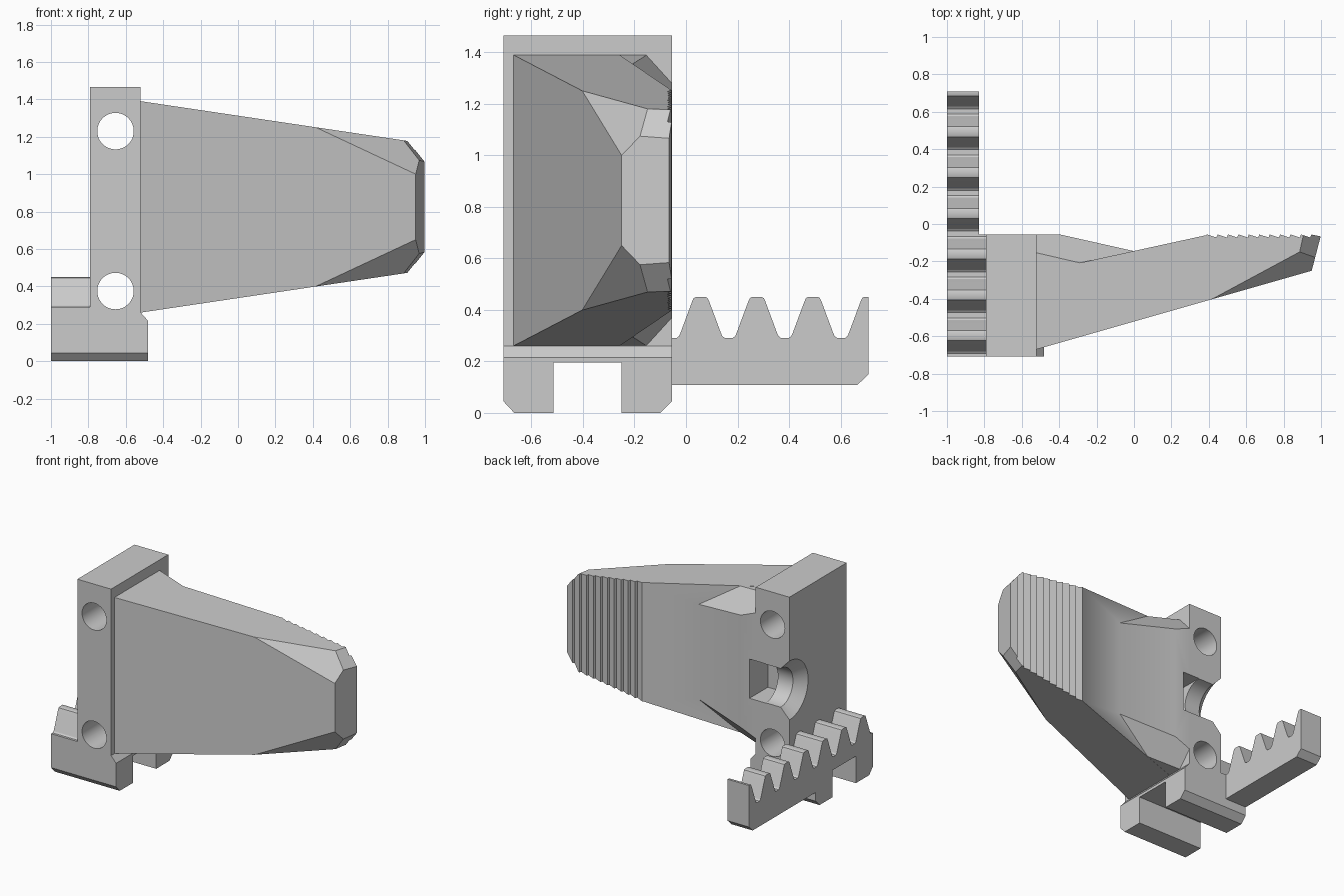
import bpy, bmesh, math
from mathutils import Vector

if "Cube" in bpy.data.objects:
    bpy.data.objects.remove(bpy.data.objects["Cube"])

grey = bpy.data.materials.new("light_grey")
grey.use_nodes = True
grey.diffuse_color = (0.6, 0.6, 0.6, 1)
grey.node_tree.nodes["Principled BSDF"].inputs["Base Color"].default_value = (0.6, 0.6, 0.6, 1)

BACK, FRONT, MID = -0.055, -0.709, 0.825   # mount depth range, jaw mid height


def prism(name, pts, axis, lo, hi, cuts=(), inside=(0, 0, 0)):
    """Extrude a 2D profile along an axis, then trim with planes, keeping the inside."""
    bm = bmesh.new()

    def place(p, t):
        return {"x": (t, p[0], p[1]), "y": (p[0], t, p[1]), "z": (p[0], p[1], t)}[axis]

    a = [bm.verts.new(place(p, lo)) for p in pts]
    b = [bm.verts.new(place(p, hi)) for p in pts]
    bm.faces.new(a)
    bm.faces.new(b)
    for i in range(len(pts)):
        j = (i + 1) % len(pts)
        bm.faces.new((a[i], a[j], b[j], b[i]))
    for p, q, r in cuts:
        p, q, r = Vector(p), Vector(q), Vector(r)
        n = (q - p).cross(r - p).normalized()
        if n.dot(Vector(inside) - p) > 0:
            n = -n
        geom = bm.verts[:] + bm.edges[:] + bm.faces[:]
        res = bmesh.ops.bisect_plane(bm, geom=geom, dist=1e-5, plane_co=p,
                                     plane_no=n, clear_outer=True)
        edges = [e for e in res["geom_cut"] if isinstance(e, bmesh.types.BMEdge)]
        bmesh.ops.holes_fill(bm, edges=edges, sides=0)
    bmesh.ops.recalc_face_normals(bm, faces=bm.faces[:])
    me = bpy.data.meshes.new(name)
    bm.to_mesh(me)
    bm.free()
    me.materials.append(grey)
    ob = bpy.data.objects.new(name, me)
    bpy.context.collection.objects.link(ob)
    return ob


def activate(ob):
    bpy.ops.object.select_all(action="DESELECT")
    ob.select_set(True)
    bpy.context.view_layer.objects.active = ob


def combine(ob, other, op):
    activate(ob)
    m = ob.modifiers.new("bool", "BOOLEAN")
    m.operation, m.object, m.solver = op, other, "EXACT"
    bpy.ops.object.modifier_apply(modifier=m.name)


def cone(name, r1, r2, depth, loc, rot):
    bpy.ops.mesh.primitive_cone_add(vertices=48, radius1=r1, radius2=r2, depth=depth,
                                    location=loc, rotation=rot)
    ob = bpy.context.object
    ob.name = name
    ob.hide_render = True
    ob.data.materials.append(grey)
    return ob


def both(planes):
    """Add the copies mirrored about the jaw's mid height."""
    return planes + [[(x, y, 2 * MID - z) for x, y, z in p] for p in planes]


# Foot with a cross channel and bevelled lower corners
foot_profile = [(FRONT, 0.045), (-0.667, 0), (-0.515, 0), (-0.515, 0.195), (-0.25, 0.195),
                (-0.25, 0), (-0.1, 0), (BACK, 0.045), (BACK, 0.26), (FRONT, 0.26)]
prism("foot", foot_profile, "x", -1, -0.48,
      [[(-0.48, 0, 0.215), (-0.52, 0, 0.26), (-0.48, 1, 0.215)]], (-0.8, -0.4, 0.1))

# Toothed rack
PITCH, CENTRE = 0.218, 0.057
HALF = [(0.019, 0.45), (0.027, 0.446), (0.033, 0.433), (0.078, 0.312), (0.084, 0.298), (0.095, 0.29)]


def tooth_z(y):
    d = abs((y - CENTRE + PITCH / 2) % PITCH - PITCH / 2)
    if d <= HALF[0][0]:
        return HALF[0][1]
    for (d0, z0), (d1, z1) in zip(HALF, HALF[1:]):
        if d <= d1:
            return z0 + (z1 - z0) * (d - d0) / (d1 - d0)
    return HALF[-1][1]


def teeth(lo, hi):
    ys = {lo, hi}
    for k in range(-5, 5):
        for d, _ in HALF:
            ys |= {y for y in (CENTRE + k * PITCH - d, CENTRE + k * PITCH + d) if lo < y < hi}
    return [(y, tooth_z(y)) for y in sorted(ys, reverse=True)]


rack = prism("rack", [(FRONT, 0.26), (BACK, 0.26), (BACK, 0.108), (0.665, 0.108), (0.709, 0.15)]
             + teeth(FRONT, 0.709), "x", -1, -0.83)
root = prism("rack_root", [(FRONT, 0.26), (BACK, 0.26)] + teeth(FRONT, BACK), "x", -0.83, -0.79)

# Mounting block
block = prism("mounting_block", [(-0.79, 0.26), (-0.52, 0.26), (-0.52, 1.465), (-0.79, 1.465)],
              "y", FRONT, BACK)

# Jaw plate with a serrated grip face
N, X0, X1 = 11, 0.385, 0.998
step = (X1 - X0) / N
serration = []
for i in reversed(range(N)):
    x = X0 + i * step
    serration += [(x + step, -0.072 if i < N - 1 else -0.066), (x + 0.006, -0.056)]
jaw_profile = ([(-0.52, -0.67), (0.95, -0.25)] + serration
               + [(X0, -0.06), (-0.52, -0.258)])
jaw_cuts = both([
    [(-0.52, 0, 1.39), (0.42, 0, 1.25), (0.42, -1, 1.25)],                      # sloping side
    [(0.42, -0.4, 1.25), (0.95, -0.25, 1.0), (0.885, -0.15, 1.18)],             # large tip facet
    [(0.885, -0.15, 1.181), (0.97, -0.17, 1.075), (0.995, -0.065, 1.07)],       # small tip facet
])
jaw = prism("jaw", jaw_profile, "z", 0.1, 1.6, jaw_cuts, (0.2, -0.3, MID))

# Gusset behind the jaw, bevelled at its upper and lower corners
gusset_profile = [(-0.52, -0.4), (0.1, -0.25), (0.1, -0.1675), (-0.4, BACK), (-0.52, BACK)]
gusset_cuts = both([
    [(-0.52, -0.155, 1.39), (-0.52, BACK, 1.28), (-0.31, -0.205, 1.36)],
    [(-0.52, 0, 1.389), (0.42, 0, 1.249), (0.42, -1, 1.249)],
])
gusset = prism("gusset", gusset_profile, "z", 0.1, 1.6, gusset_cuts, (-0.4, -0.2, MID))
combine(jaw, gusset, "UNION")

# Bolt holes, and a countersunk half-round groove ending in a square pocket
cutters = [gusset]
for z in (0.375, 1.23):
    hole = cone("bolt_hole_cutter", 0.0975, 0.0975, 2, (-0.655, -0.4, z), (math.pi / 2, 0, 0))
    combine(block, hole, "DIFFERENCE")
    cutters.append(hole)
GZ, turn = 0.79, (0, math.pi / 2, 0)
groove = cone("groove_cutter", 0.14, 0.14, 0.4, (-0.7, BACK, GZ), turn)
sink = cone("countersink_cutter", 0.2547, 0.14, 0.11, (-0.775, BACK, GZ), turn)
pocket = prism("pocket_cutter", [(-0.6, GZ - 0.142), (-0.47, GZ - 0.142),
                                 (-0.47, GZ + 0.142), (-0.6, GZ + 0.142)], "y", -0.265, 0.1)
combine(block, groove, "DIFFERENCE")
combine(block, sink, "DIFFERENCE")
combine(block, pocket, "DIFFERENCE")
combine(jaw, pocket, "DIFFERENCE")
for c in cutters + [groove, sink, pocket]:
    bpy.data.objects.remove(c)

# Smooth the bores, tooth tips and shallow jaw bend, keeping edges crisp
for ob in (block, jaw, rack, root):
    activate(ob)
    bpy.ops.object.shade_smooth_by_angle(angle=math.radians(28))
